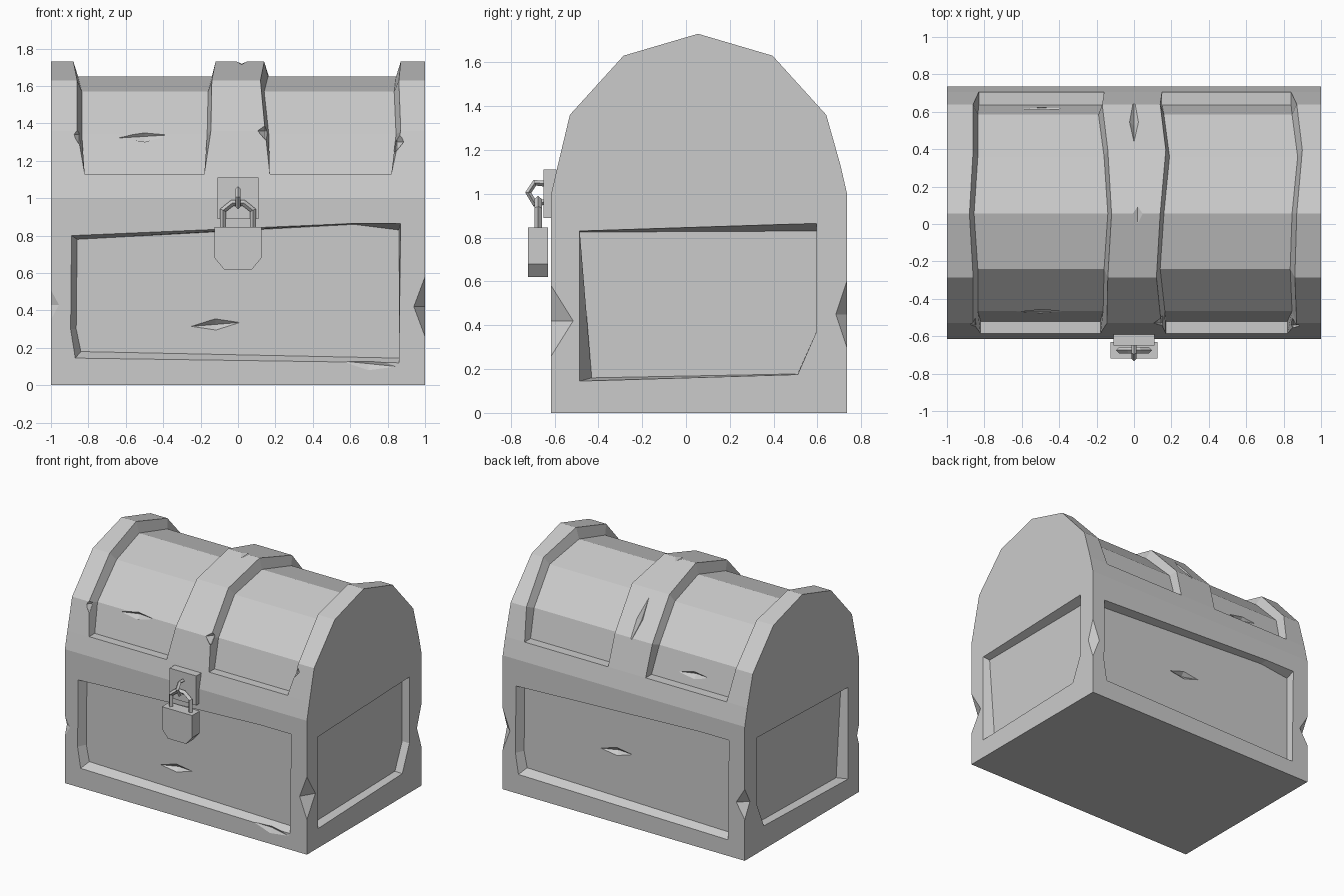
import bpy, bmesh
from mathutils import Vector, Euler

cube = bpy.data.objects.get("Cube")
if cube:
    bpy.data.objects.remove(cube, do_unlink=True)

grey = bpy.data.materials.new("plain grey")
grey.use_nodes = True
COLOUR = (0.6, 0.6, 0.6, 1)
grey.diffuse_color = COLOUR
grey.node_tree.nodes["Principled BSDF"].inputs["Base Color"].default_value = COLOUR

FRONT, BACK = -0.615, 0.735


def finish(name, bm):
    bmesh.ops.remove_doubles(bm, verts=bm.verts, dist=0.0005)
    bmesh.ops.recalc_face_normals(bm, faces=bm.faces)
    mesh = bpy.data.meshes.new(name)
    bm.to_mesh(mesh)
    bm.free()
    mesh.materials.append(grey)
    obj = bpy.data.objects.new(name, mesh)
    bpy.context.collection.objects.link(obj)
    return obj


def face(bm, points):
    return bm.faces.new([bm.verts.new(p) for p in points])


def gouge(obj, chips):
    """Carve diamond-shaped dents: (centre, radii, rotation)."""
    bm = bmesh.new()
    for centre, radii, turn in chips:
        new = bmesh.ops.create_uvsphere(bm, u_segments=4, v_segments=2, radius=1)
        rot = Euler(turn).to_matrix()
        for v in new["verts"]:
            v.co = rot @ (v.co * Vector(radii)) + Vector(centre)
    cutter = finish("dent_cutter", bm)
    cutter.hide_render = True
    mod = obj.modifiers.new("dents", 'BOOLEAN')
    mod.operation, mod.solver, mod.object = 'DIFFERENCE', 'EXACT', cutter
    mod.use_self = True
    graph = bpy.context.evaluated_depsgraph_get()
    mesh = bpy.data.meshes.new_from_object(obj.evaluated_get(graph))
    obj.modifiers.clear()
    obj.data = mesh
    mesh.materials.clear()
    mesh.materials.append(grey)
    bpy.data.objects.remove(cutter, do_unlink=True)


def panel(bm, place, a, b, hole, floor, depth=0.06):
    """Wall from a to b with a sunken uneven panel."""
    def loop(pts):
        vs = [bm.verts.new(p) for p in pts]
        return [bm.edges.new((v, vs[i - 1])) for i, v in enumerate(vs)]
    rect = [(a, 0), (b, 0), (b, 1), (a, 1)]
    edges = loop([place(u, z, 0) for u, z in rect])
    edges += loop([place(u, z, 0) for u, z in hole])
    bmesh.ops.triangle_fill(bm, use_beauty=True, edges=edges)
    for i in range(len(hole)):
        face(bm, [place(*hole[i - 1], 0), place(*hole[i], 0),
                  place(*floor[i], depth), place(*floor[i - 1], depth)])
    face(bm, [place(u, z, depth) for u, z in floor])


# Chest base with a sunken panel on each wall
bm = bmesh.new()
wide_hole = [(-.87, .145), (.86, .12), (.87, .865), (.62, .865), (-.89, .80), (-.895, .3)]
wide_floor = [(-.84, .18), (.86, .145), (.86, .83), (.62, .86), (-.86, .78), (-.865, .3)]
side_hole = [(-.485, .145), (.51, .175), (.595, .37), (.595, .865), (-.485, .83)]
side_floor = [(-.43, .16), (.51, .178), (.595, .37), (.595, .83), (-.485, .825)]
panel(bm, lambda u, z, d: (u, FRONT + d, z), -1, 1, wide_hole, wide_floor)
panel(bm, lambda u, z, d: (-u, BACK - d, z), -1, 1, wide_hole, wide_floor)
for s in (-1, 1):
    panel(bm, lambda u, z, d: (s * (1 - d), u, z), FRONT, BACK, side_hole, side_floor)
for z in (0, 1):
    face(bm, [(-1, FRONT, z), (1, FRONT, z), (1, BACK, z), (-1, BACK, z)])
base = finish("chest_base", bm)
gouge(base, [
    ((1, FRONT, .42), (.06, .10, .16), (0, 0, 0)),
    ((1.01, BACK, .45), (.07, .06, .18), (0, 0, 0)),
    ((-1.01, BACK, .42), (.08, .07, .13), (0, 0, 0)),
    ((-1.01, FRONT - .01, .43), (.07, .04, .13), (0, 0, 0)),
    ((-.12, FRONT + .06, .325), (.13, .03, .03), (0, -.08, 0)),
    ((.1, BACK - .06, .5), (.13, .03, .03), (0, .08, 0)),
    ((.70, FRONT, .115), (.15, .02, .035), (0, .1, 0)),
])

# Lid: ribs and rails follow the outer arch, two bays follow the inner arch
outer = [(FRONT, 1), (-.585, 1.13), (-.53, 1.36), (-.285, 1.63), (.055, 1.73),
         (.395, 1.63), (.64, 1.36), (.705, 1.13), (BACK, 1)]
inner = [(-.52, 1.13), (-.465, 1.34), (-.24, 1.57), (.055, 1.65),
         (.36, 1.57), (.585, 1.34), (.635, 1.13)]
# Rib edges across x, one list per edge, one value per arch point
edges_x = [
    [-1] * 9,
    [-.82, -.82, -.86, -.86, -.88, -.86, -.86, -.83, -.83],
    [-.18, -.18, -.145, -.14, -.12, -.14, -.17, -.16, -.16],
    [.17, .17, .145, .12, .14, .17, .14, .15, .15],
    [.82, .82, .87, .86, .87, .90, .87, .84, .84],
    [1] * 9,
]
# Bay floor edges pull in slightly from the ribs
shift = [0, .025, -.02, .02, -.025, 0]


def top(c, r):
    return (edges_x[c][r], *outer[r])


def low(c, r):
    return (edges_x[c][r] + (shift[c] if 1 < r < 7 else 0), *inner[r - 1])


bm = bmesh.new()
for c in range(5):
    for r in range(8):
        sunk = c in (1, 3) and 0 < r < 7
        at = low if sunk else top
        face(bm, [at(c, r), at(c + 1, r), at(c + 1, r + 1), at(c, r + 1)])
        if sunk:
            for k in (c, c + 1):
                face(bm, [top(k, r), top(k, r + 1), low(k, r + 1), low(k, r)])
    face(bm, [top(c, 0), top(c + 1, 0), top(c + 1, 8), top(c, 8)])
    if c in (1, 3):
        for r in (1, 7):
            face(bm, [top(c, r), top(c + 1, r), low(c + 1, r), low(c, r)])
for c in (0, 5):
    face(bm, [top(c, r) for r in range(9)])
lid = finish("domed_lid", bm)
gouge(lid, [
    ((-.50, -.47, 1.33), (.14, .03, .035), (0, -.06, 0)),
    ((-.50, .62, 1.21), (.14, .03, .03), (0, .06, 0)),
    ((0, .55, 1.47), (.03, .22, .035), (-.85, 0, 0)),
    ((.02, .02, 1.73), (.03, .3, .015), (0, 0, 0)),
    ((.145, -.53, 1.36), (.04, .05, .06), (0, 0, 0)),
    ((.85, -.54, 1.30), (.04, .04, .07), (0, 0, 0)),
    ((-.85, -.54, 1.34), (.03, .04, .06), (0, 0, 0)),
])


def prism(name, outline, y0, y1):
    """Extrude an x-z outline along y."""
    bm = bmesh.new()
    ring = face(bm, [(x, y0, z) for x, z in outline])
    new = bmesh.ops.extrude_face_region(bm, geom=[ring])["geom"]
    for v in new:
        if isinstance(v, bmesh.types.BMVert):
            v.co.y = y1
    bm.faces.ensure_lookup_table()
    return finish(name, bm)


def rod(name, points, radius, cyclic=False):
    """Thin four-sided bent rod."""
    curve = bpy.data.curves.new(name, 'CURVE')
    curve.dimensions = '3D'
    curve.bevel_depth, curve.bevel_resolution = radius, 0
    curve.use_fill_caps = True
    spline = curve.splines.new('POLY')
    spline.points.add(len(points) - 1)
    for p, co in zip(spline.points, points):
        p.co = (*co, 1)
    spline.use_cyclic_u = cyclic
    spline.use_smooth = False
    curve.materials.append(grey)
    obj = bpy.data.objects.new(name, curve)
    bpy.context.collection.objects.link(obj)


# Hasp and padlock
prism("hasp_plate", [(-.11, .89), (.11, .89), (.11, 1.11), (-.11, 1.11)], -.65, -.59)
prism("padlock_body", [(-.075, .62), (.075, .62), (.125, .68), (.125, .845),
                       (-.125, .845), (-.125, .68)], -.72, -.63)
rod("padlock_shackle", [(-.08, -.675, .83), (-.08, -.675, .935), (-.03, -.675, .975),
                        (.03, -.675, .975), (.08, -.675, .935), (.08, -.675, .83)], .017)
rod("hasp_staple", [(0, -.63, 1.045), (0, -.69, 1.05), (0, -.72, 1.005),
                    (0, -.69, .955), (0, -.63, .965)], .014)
